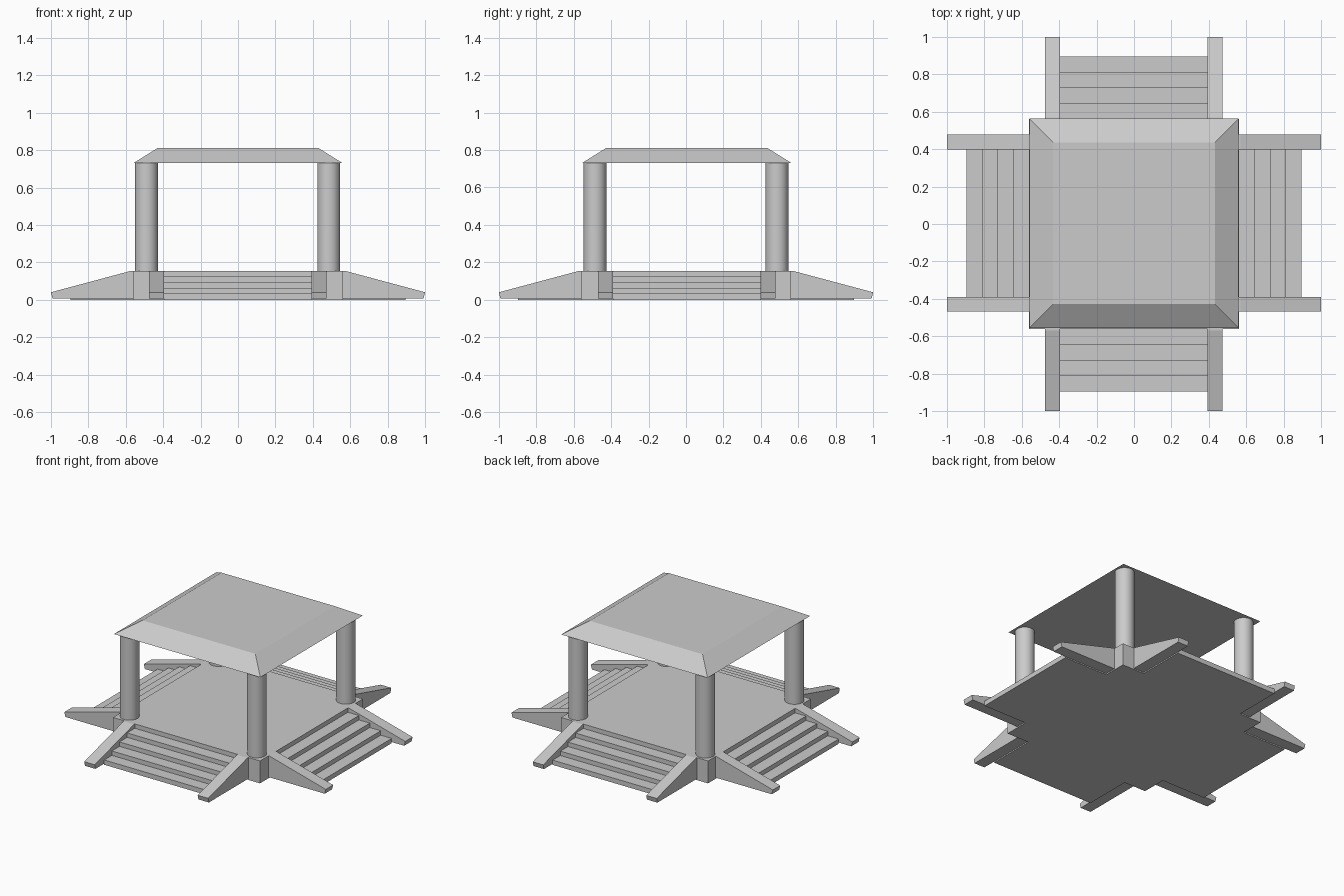
import bpy, bmesh, math

if "Cube" in bpy.data.objects:
    bpy.data.objects.remove(bpy.data.objects["Cube"])

BASE = 0.562      # half width of the platform
TOP = 0.155       # platform height
EAVE = 0.73       # underside of roof


def finish(name, bm):
    bmesh.ops.recalc_face_normals(bm, faces=bm.faces)
    mesh = bpy.data.meshes.new(name)
    bm.to_mesh(mesh)
    bm.free()
    obj = bpy.data.objects.new(name, mesh)
    bpy.context.collection.objects.link(obj)
    return obj


def prism(name, profile, lo, hi, turn, loc):
    """Extrude an (outward, z) profile sideways, then turn it about z."""
    bm = bmesh.new()
    face = bm.faces.new([bm.verts.new((lo, -out, z)) for out, z in profile])
    ext = bmesh.ops.extrude_face_region(bm, geom=[face])
    verts = [v for v in ext["geom"] if isinstance(v, bmesh.types.BMVert)]
    bmesh.ops.translate(bm, verts=verts, vec=(hi - lo, 0, 0))
    obj = finish(name, bm)
    obj.rotation_euler.z = turn
    obj.location = loc
    return obj


def frustum(name, low, high, z0, z1, loc=(0, 0, 0)):
    """Square block with separate half widths at bottom and top."""
    bm = bmesh.new()
    bmesh.ops.create_cube(bm, size=2)
    for v in bm.verts:
        half, z = (high, z1) if v.co.z > 0 else (low, z0)
        v.co = (v.co.x * half, v.co.y * half, z)
    obj = finish(name, bm)
    obj.location = loc
    return obj


# Platform
frustum("platform", BASE, BASE, 0.0, TOP)

# Stair profile: four treads stepping down from the platform
tread, rise = 0.0835, 0.0305
steps = [(BASE, 0.0)]
z = TOP - rise
steps.append((BASE, z))
for i in range(4):
    out = BASE + tread * (i + 1)
    steps.append((out, z))
    z = z - rise if i < 3 else 0.0
    steps.append((out, z))

# Sloping side wall profile
rail = [(BASE, 0.008), (BASE, TOP), (0.57, TOP), (1.0, 0.04), (0.992, 0.008)]

# Stairs and side walls on all four sides
for k, side in enumerate(("front", "right", "back", "left")):
    turn = k * math.pi / 2
    loc = (0, 0.005, 0) if k % 2 else (-0.002, 0, 0)
    prism(side + "_stairs", steps, -0.394, 0.394, turn, loc)
    prism(side + "_side_wall_a", rail, -0.474, -0.394, turn, loc)
    prism(side + "_side_wall_b", rail, 0.394, 0.474, turn, loc)

# Round corner columns
for sx in (-1, 1):
    for sy in (-1, 1):
        bpy.ops.mesh.primitive_cylinder_add(
            vertices=32, radius=0.061, depth=EAVE - TOP,
            location=(sx * 0.487 - 0.002, sy * 0.486, (EAVE + TOP) / 2))
        col = bpy.context.object
        col.name = "column"
        bpy.ops.object.shade_smooth_by_angle(angle=math.radians(30))

# Flat-topped roof with sloped edges
frustum("roof", 0.56, 0.432, EAVE, 0.81, (0, 0.004, 0))
